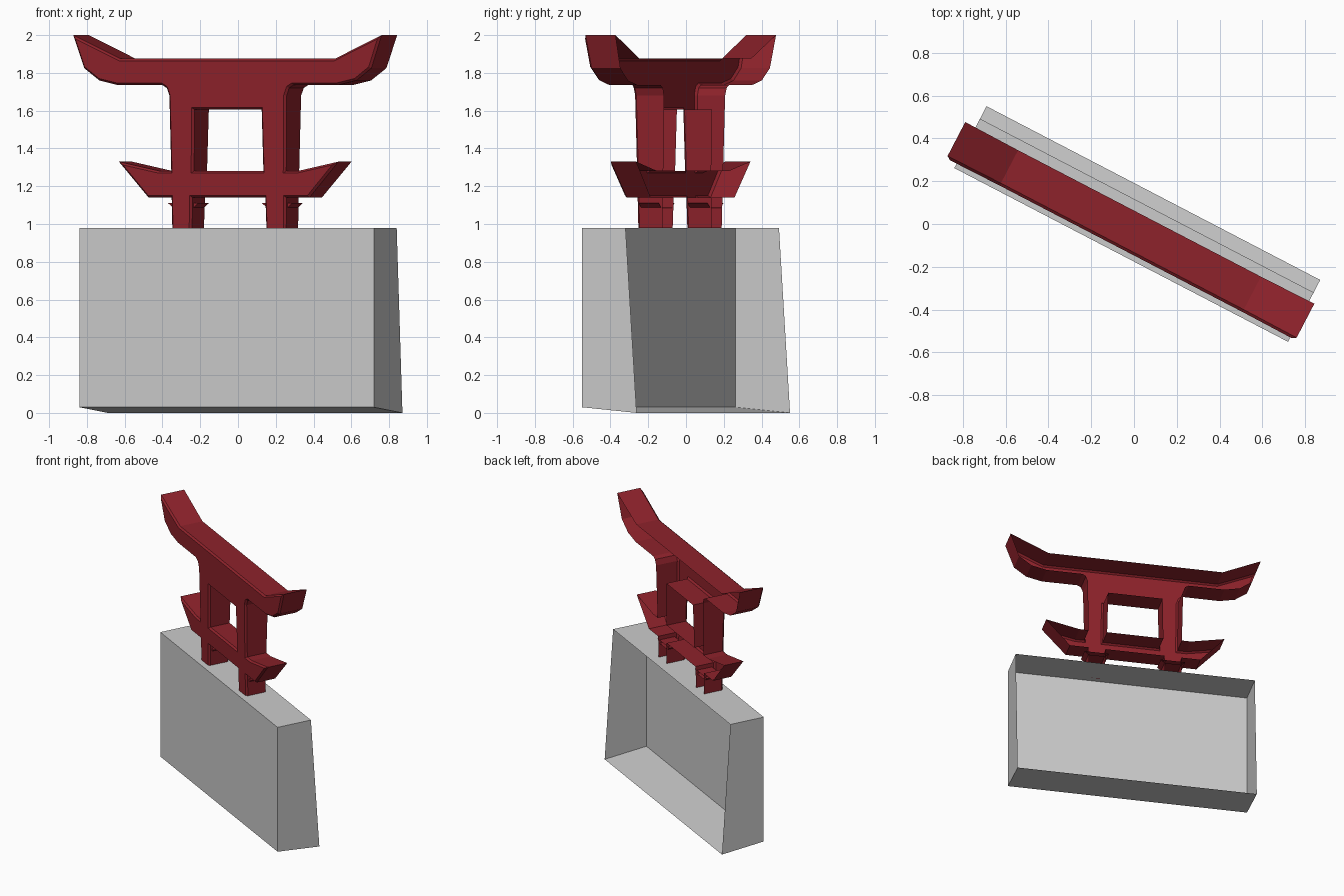
import bpy, bmesh, math
from mathutils import Matrix, Vector

if "Cube" in bpy.data.objects:
    bpy.data.objects.remove(bpy.data.objects["Cube"])

TURN = Matrix.Rotation(math.radians(-27.5), 4, 'Z')
red = bpy.data.materials.new("red_paint")
red.diffuse_color = (0.27, 0.016, 0.024, 1)
red.use_nodes = True
red.node_tree.nodes["Principled BSDF"].inputs["Base Color"].default_value = red.diffuse_color


def finish(name, bm, mat=None):
    # open-backed shells: orient so the most front-facing face points to -y
    bmesh.ops.recalc_face_normals(bm, faces=bm.faces)
    bm.normal_update()
    front = max(bm.faces, key=lambda f: abs(f.normal.y) * f.calc_area())
    if front.normal.y > 0:
        bmesh.ops.reverse_faces(bm, faces=bm.faces)
    bm.transform(TURN)
    me = bpy.data.meshes.new(name)
    bm.to_mesh(me)
    bm.free()
    ob = bpy.data.objects.new(name, me)
    bpy.context.collection.objects.link(ob)
    if mat:
        me.materials.append(mat)
    return ob


def inset(loop, d):
    # mitred offset of a closed loop, to the left of its direction
    out = []
    for i, p in enumerate(loop):
        a, b = Vector(loop[i - 1]), Vector(loop[(i + 1) % len(loop)])
        p = Vector(p)
        e1, e2 = (p - a).normalized(), (b - p).normalized()
        n1, n2 = Vector((-e1.y, e1.x)), Vector((-e2.y, e2.x))
        q = p + (n1 + n2) * d / (1 + n1.dot(n2))
        if p.y < 0.99:
            q.y = p.y
        out.append(q)
    return out


def front_v(z):
    return -0.10 - 0.02 * (z - 0.98)


def back_v(z):
    return 0.036 + 0.022 * (z - 0.98)


# Plinth: thin shell with an open back
bm = bmesh.new()
L, R = -0.866, 0.893
front = [bm.verts.new(p) for p in ((L, -.156, .03), (R, -.156, .03), (R, -.156, .98), (L, -.156, .98))]
back = [bm.verts.new(p) for p in ((L, .17, 0), (R, .17, 0), (R, .104, .98), (L, .104, .98))]
bm.faces.new(front)
for i in range(4):
    j = (i + 1) % 4
    bm.faces.new((front[i], back[i], back[j], front[j]))
finish("plinth", bm)

# Gate: half outline mirrored, one window, bevelled front, open back
half = [(.64, 1.875), (.92, 2.0), (.857, 1.825), (.767, 1.76), (.654, 1.735),
        (.39, 1.735), (.365, 1.72), (.35, 1.68), (.343, 1.28), (.41, 1.28),
        (.655, 1.33), (.48, 1.14), (.342, 1.14), (.34, .98), (.222, .98), (.217, 1.14)]
outer = half + [(-x, z) for x, z in reversed(half)]
outer.reverse()
window = [(-.2, 1.605), (.2, 1.605), (.207, 1.28), (-.207, 1.28)]
bm = bmesh.new()
cap_edges = []
for loop in (outer, window):
    n = len(loop)
    rear = [bm.verts.new((x, back_v(z), z)) for x, z in loop]
    rim = [bm.verts.new((x, front_v(z), z)) for x, z in loop]
    face = [bm.verts.new((x, front_v(z) - .013, z)) for x, z in inset(loop, .011)]
    for i in range(n):
        j = (i + 1) % n
        cap_edges.append(bm.edges.new((face[i], face[j])))
        if max(loop[i][1], loop[j][1]) < 0.99:      # leg feet stay open
            bm.faces.new((rim[i], rim[j], face[j], face[i]))
            continue
        bm.faces.new((rear[i], rear[j], rim[j], rim[i]))
        bm.faces.new((rim[i], rim[j], face[j], face[i]))
bmesh.ops.triangle_fill(bm, edges=cap_edges, use_beauty=True, use_dissolve=False, normal=(0, -1, 0))
cap = [f for f in bm.faces if all(v.co.y < front_v(v.co.z) - .008 for v in f.verts)]
inner = [e for e in bm.edges if len(e.link_faces) == 2 and all(f in cap for f in e.link_faces)]
bmesh.ops.dissolve_limit(bm, angle_limit=0.01, edges=inner, verts=[])
finish("gate", bm, red)

# Small flared collars around the legs, open at the back
for side, label in ((-1, "left"), (1, "right")):
    bm = bmesh.new()
    prof = [(.222, 1.085), (.34, 1.085), (.37, 1.11), (.19, 1.11)]
    a = [bm.verts.new((side * x, -.09, z)) for x, z in prof]
    b = [bm.verts.new((side * x, .03, z)) for x, z in prof]
    bm.faces.new(a)
    for i in range(4):
        j = (i + 1) % 4
        bm.faces.new((a[i], b[i], b[j], a[j]))
    finish(label + "_leg_collar", bm, red)
